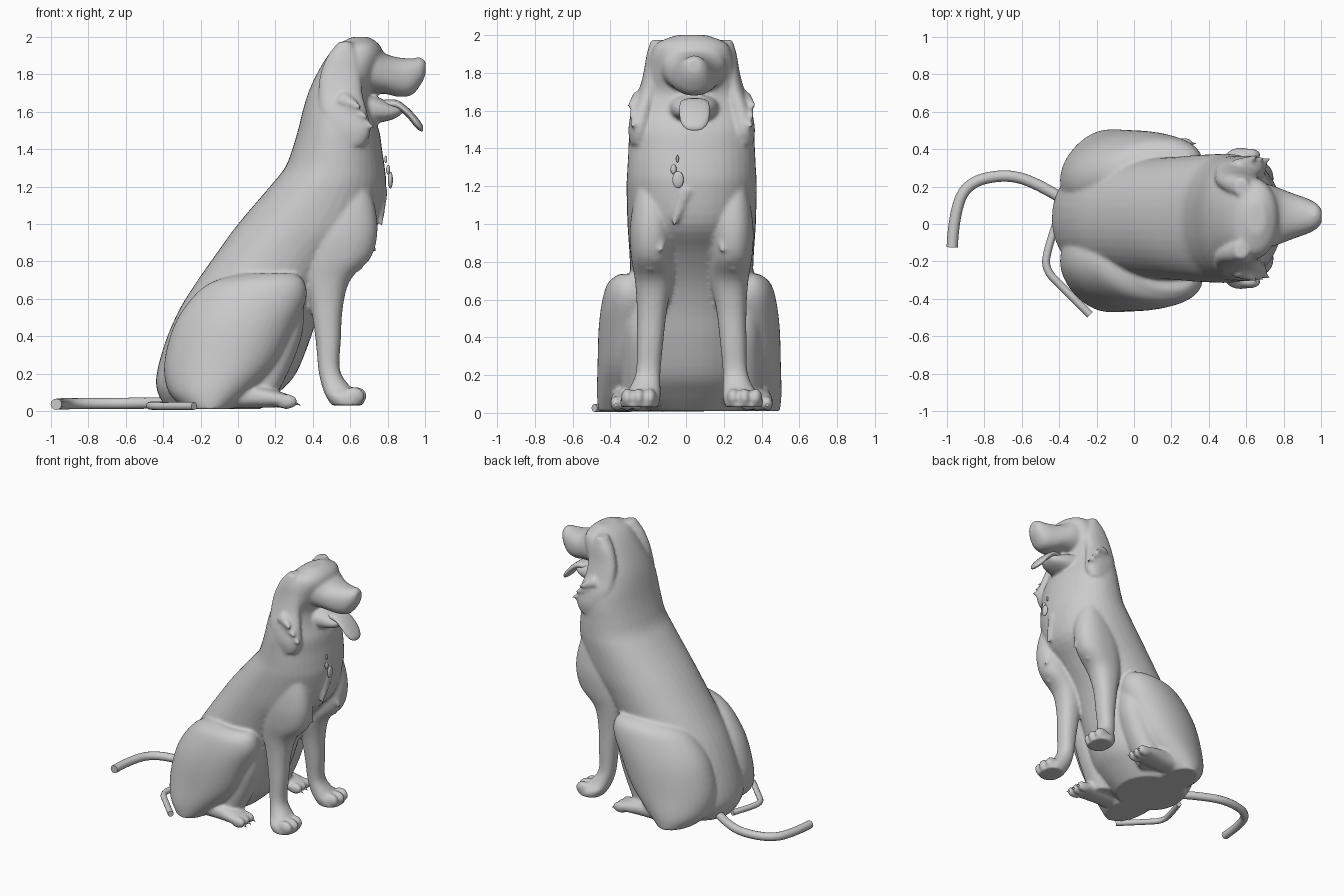
import bpy, bmesh, math
from mathutils import Vector, Matrix

if "Cube" in bpy.data.objects:
    bpy.data.objects.remove(bpy.data.objects["Cube"])

CY = 0.03  # the animal's own mid-plane in y


def finish(name, bm):
    bmesh.ops.recalc_face_normals(bm, faces=bm.faces)
    me = bpy.data.meshes.new(name)
    bm.to_mesh(me)
    bm.free()
    for p in me.polygons:
        p.use_smooth = True
    ob = bpy.data.objects.new(name, me)
    bpy.context.collection.objects.link(ob)
    return ob


def catmull(rows, steps):
    out = []
    for i in range(len(rows) - 1):
        p = [rows[max(0, min(len(rows) - 1, i + k))] for k in (-1, 0, 1, 2)]
        for s in range(steps):
            t = s / steps
            out.append([0.5 * (2 * b + (c - a) * t + (2 * a - 5 * b + 4 * c - d) * t * t
                        + (3 * b - a - 3 * c + d) * t ** 3) for a, b, c, d in zip(*p)])
    return out + [list(rows[-1])]


def loft(name, axis, rows, side=1, n=2.3, steps=4, seg=40, cy=CY, shear=0):
    """Rows are (position on axis, low, high, y_low, y_high); y is relative to cy."""
    bm = bmesh.new()
    rings = []
    for t, a0, a1, b0, b1 in catmull(rows, steps):
        ring = []
        for k in range(seg):
            w = 2 * math.pi * k / seg
            c, s = math.cos(w), math.sin(w)
            da = (a1 - a0) / 2 * math.copysign(abs(c) ** (2 / n), c)
            b = (b0 + b1) / 2 + (b1 - b0) / 2 * math.copysign(abs(s) ** (2 / n), s) + shear * da
            a, y = (a0 + a1) / 2 + da, cy + side * b
            ring.append(bm.verts.new((a, y, t) if axis == 'z' else (t, y, a)))
        rings.append(ring)
    for r, q in zip(rings, rings[1:]):
        for k in range(seg):
            j = (k + 1) % seg
            bm.faces.new((r[k], r[j], q[j], q[k]))
    bm.faces.new(rings[0])
    bm.faces.new(rings[-1])
    return finish(name, bm)


def ball(name, loc, rad):
    bm = bmesh.new()
    m = Matrix.Translation(loc) @ Matrix.Diagonal((*rad, 1))
    bmesh.ops.create_uvsphere(bm, u_segments=20, v_segments=12, radius=1, matrix=m)
    return finish(name, bm)


def tuft(name, base, tip, r):
    base, tip = Vector(base), Vector(tip)
    d = tip - base
    bm = bmesh.new()
    m = Matrix.Translation((base + tip) / 2) @ d.to_track_quat('Z', 'Y').to_matrix().to_4x4()
    bmesh.ops.create_cone(bm, cap_ends=True, segments=8, radius1=r, radius2=0, depth=d.length, matrix=m)
    return finish(name, bm)


def tail(name, pts, r):
    cu = bpy.data.curves.new(name, 'CURVE')
    cu.dimensions = '3D'
    cu.bevel_depth = r
    cu.bevel_resolution = 4
    cu.use_fill_caps = True
    sp = cu.splines.new('NURBS')
    sp.points.add(len(pts) - 1)
    for p, co in zip(sp.points, pts):
        p.co = (*co, 1)
    sp.order_u = 3
    sp.use_endpoint_u = True
    ob = bpy.data.objects.new(name, cu)
    bpy.context.collection.objects.link(ob)


body = []

# torso, neck and skull: horizontal slices (z, back, front, half width)
torso = [(0.01, -.38, .12, .24), (.10, -.43, .22, .31), (.20, -.435, .31, .335), (.38, -.385, .385, .335),
         (.55, -.31, .44, .33), (.70, -.215, .51, .325), (.85, -.11, .62, .33), (1.0, 0, .75, .34),
         (1.2, .17, .79, .345), (1.3, .25, .785, .34), (1.4, .29, .77, .335), (1.5, .32, .755, .33),
         (1.6, .345, .715, .31), (1.7, .375, .70, .275), (1.8, .42, .745, .24), (1.9, .48, .775, .215),
         (1.96, .535, .755, .18), (2.0, .61, .70, .08)]
body.append(loft("torso", 'z', [(z, a, b, -w, w) for z, a, b, w in torso], n=2.15))

# muzzle and lower jaw: slices along x (x, bottom, top, half width)
muzzle = [(.60, 1.70, 1.96, .19), (.72, 1.70, 1.96, .17), (.79, 1.695, 1.91, .145), (.86, 1.68, 1.89, .118),
          (.93, 1.69, 1.885, .093), (.98, 1.75, 1.885, .065), (1.003, 1.80, 1.87, .035)]
jaw = [(.62, 1.54, 1.70, .15), (.74, 1.54, 1.68, .12), (.83, 1.56, 1.64, .088), (.88, 1.59, 1.635, .05)]
for nm, rows in (("muzzle", muzzle), ("jaw", jaw)):
    body.append(loft(nm, 'x', [(x, a, b, -w, w) for x, a, b, w in rows], cy=CY + .012))
body.append(ball("nose", (.965, CY + .015, 1.858), (.036, .05, .035)))

# paired parts
ear = [(1.975, .54, .61, .12, .215), (1.9, .48, .645, .13, .238), (1.8, .44, .66, .15, .255),
       (1.7, .43, .665, .17, .282), (1.6, .44, .69, .20, .318), (1.5, .48, .71, .22, .335),
       (1.42, .54, .68, .22, .325)]
front_leg = [(1.2, .52, .70, .14, .29), (1.08, .45, .735, .11, .315), (.95, .39, .745, .10, .328),
             (.82, .36, .71, .10, .32), (.70, .36, .60, .10, .30), (.55, .39, .56, .13, .29),
             (.38, .415, .55, .15, .29), (.22, .43, .545, .165, .295), (.13, .45, .60, .165, .33),
             (.08, .47, .65, .165, .375), (.03, .50, .67, .18, .375)]
thigh = [(.01, -.28, -.04, .10, .48), (.10, -.37, .07, .04, .487), (.25, -.395, .21, .02, .482),
         (.45, -.345, .305, .04, .475), (.60, -.25, .365, .08, .455), (.69, -.14, .355, .14, .425),
         (.735, .02, .31, .22, .37)]
shin = [(.04, -.05, .18, .18, .37), (.15, -.02, .24, .15, .37), (.28, .02, .30, .14, .37),
        (.42, .05, .345, .14, .37), (.58, .05, .355, .14, .37)]
hind_foot = [(-.15, .015, .12, .26, .42), (.05, .015, .14, .24, .42), (.20, .02, .11, .25, .43),
             (.29, .025, .08, .27, .43)]
for s in (1, -1):
    body.append(loft("ear", 'z', ear, s))
    body.append(loft("front_leg", 'z', front_leg, s))
    body.append(loft("thigh", 'z', thigh, s, n=2.05, cy=.017, shear=.13))
    body.append(loft("shin", 'z', shin, s))
    body.append(loft("hind_foot", 'x', hind_foot, s))
    for i in range(3):
        body.append(ball("front_toe", (.63 - .012 * abs(i - 1), CY + s * (.22 + .06 * i), .08), (.06, .034, .05)))
        body.append(ball("hind_toe", (.26, CY + s * (.29 + .055 * i), .05), (.06, .03, .04)))
        tuft("claw", (.29, CY + s * (.29 + .055 * i), .05), (.335, CY + s * (.29 + .055 * i), .03), .015)
        # ruff fur below the ears, and fur at the elbows
        body.append(tuft("ruff_tuft", (.56 + .03 * i, CY + s * .27, 1.66 - .05 * i),
                         (.67 + .035 * i, CY + s * (.345 - .01 * i), 1.62 - .055 * i), .055))
        body.append(tuft("elbow_tuft", (.66 - .03 * i, CY + s * (.17 + .03 * i), .95 - .05 * i),
                         (.745 - .04 * i, CY + s * (.16 + .03 * i), .84 - .05 * i), .06))

# fold of chest fur
body.append(tuft("chest_fur", (.745, 0, 1.18), (.77, -.08, .96), .06))

# weld the lofted parts into one continuous skin
bpy.ops.object.select_all(action='DESELECT')
for ob in body:
    ob.select_set(True)
bpy.context.view_layer.objects.active = body[0]
bpy.ops.object.join()
skin = body[0]
skin.name = "dog_body"
rm = skin.modifiers.new("weld", 'REMESH')
rm.mode = 'VOXEL'
rm.voxel_size = 0.011
rm.use_smooth_shade = True
sm = skin.modifiers.new("soften", 'SMOOTH')
sm.factor = 0.5
sm.iterations = 7

# tongue hanging from the mouth
tongue = [(.74, 1.62, 1.66, .06), (.84, 1.615, 1.665, .075), (.90, 1.575, 1.63, .08),
          (.95, 1.515, 1.58, .074), (.98, 1.495, 1.54, .05), (.99, 1.50, 1.52, .02)]
loft("tongue", 'x', [(x, a, b, .015 - w, .015 + w) for x, a, b, w in tongue])

# hanging tags
ball("large_tag", (.815, -.042, 1.235), (.013, .03, .045))
ball("small_tag", (.803, -.066, 1.29), (.011, .016, .026))
ball("tag_link", (.79, -.045, 1.345), (.008, .007, .02))

# tail and the slimmer second tail strand on the ground
tail("tail", [(-.36, .12, .045), (-.50, .21, .042), (-.68, .27, .04), (-.90, .22, .04),
              (-.965, .03, .038), (-.972, -.125, .036)], .03)
tail("side_tail", [(-.41, .02, .03), (-.455, -.11, .03), (-.48, -.24, .028), (-.38, -.34, .026),
                   (-.235, -.485, .026)], .021)
